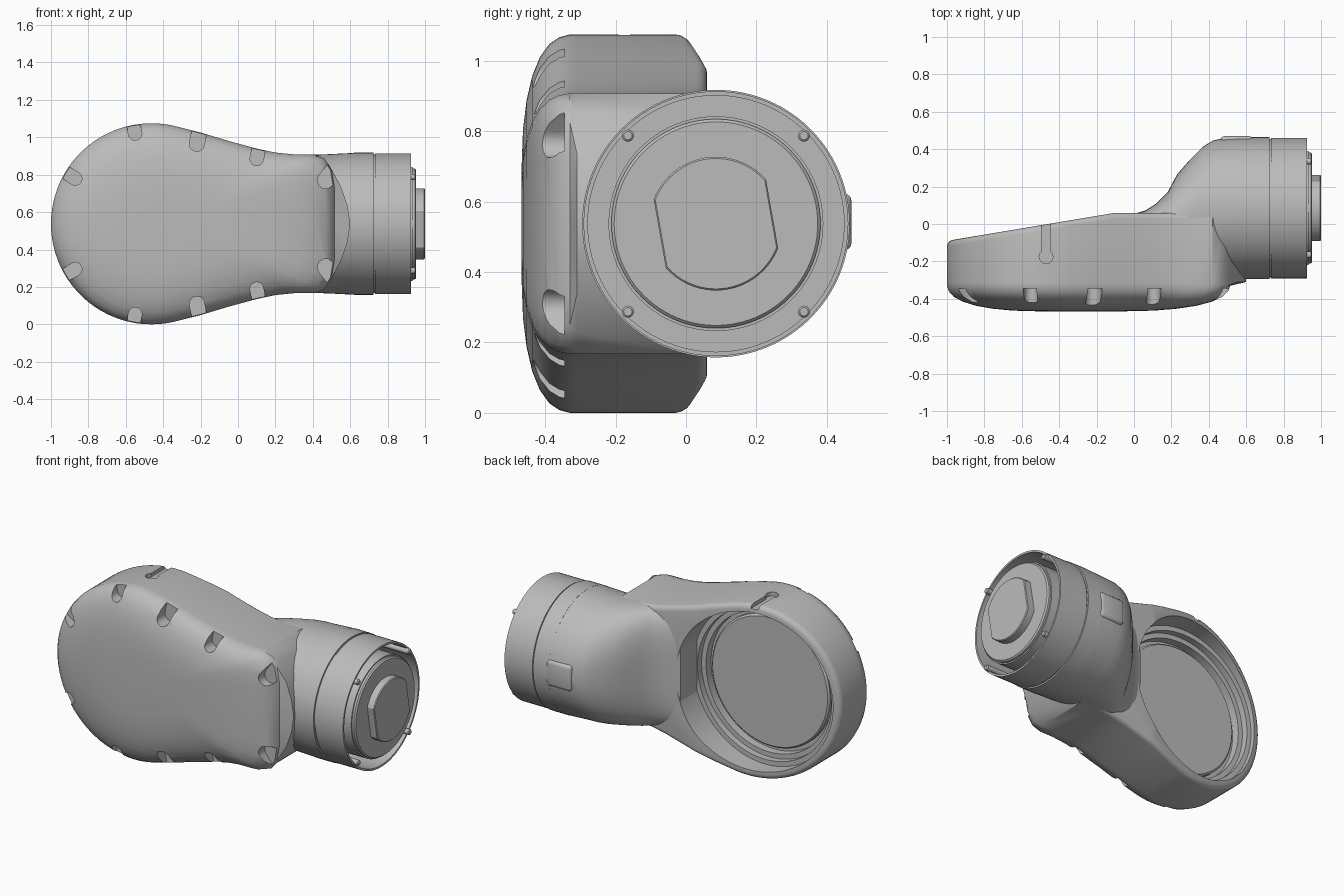
import bpy, bmesh, math
from mathutils import Vector, Matrix

cube = bpy.data.objects.get("Cube")
if cube:
    bpy.data.objects.remove(cube)

grey = bpy.data.materials.new("light_grey")
grey.use_nodes = True
GREY = (0.5, 0.5, 0.5, 1)
grey.diffuse_color = GREY
grey.node_tree.nodes["Principled BSDF"].inputs["Base Color"].default_value = GREY

MID = 0.5375           # height of the centre line
BIG = (-0.4625, MID)   # centre of the large joint, in x and z
AXIS_Y = 0.085         # depth of the small joint's axis


def finish(bm, name, helper=False):
    bmesh.ops.recalc_face_normals(bm, faces=bm.faces)
    mesh = bpy.data.meshes.new(name)
    bm.to_mesh(mesh)
    bm.free()
    ob = bpy.data.objects.new(name, mesh)
    bpy.context.collection.objects.link(ob)
    mesh.materials.append(grey)
    ob.hide_render = helper
    ob.hide_viewport = False
    return ob


def loft(bm, rings, closed=False):
    """Skin a list of equal rings; cap the ends unless the loft is closed."""
    rows = [[bm.verts.new(p) for p in ring] for ring in rings]
    pairs = list(zip(rows, rows[1:])) + ([(rows[-1], rows[0])] if closed else [])
    for a, b in pairs:
        for i in range(len(a)):
            j = (i + 1) % len(a)
            bm.faces.new((a[i], a[j], b[j], b[i]))
    if not closed:
        bm.faces.new(rows[0])
        bm.faces.new(rows[-1])
    return rows


def lathe(name, profile, origin, axis, closed=False, helper=False, n=96):
    """Turn (position, radius) points about the x or y axis."""
    bm = bmesh.new()
    rings = []
    for p, r in profile:
        ring = []
        for i in range(n):
            a = math.tau * i / n
            u, v = r * math.cos(a), r * math.sin(a)
            ring.append((p, origin[0] + u, origin[1] + v) if axis == "x"
                        else (origin[0] + u, p, origin[1] + v))
        rings.append(ring)
    loft(bm, rings, closed)
    return finish(bm, name, helper)


def cut(ob, cutter):
    mod = ob.modifiers.new("cut", "BOOLEAN")
    mod.operation, mod.solver, mod.object = "DIFFERENCE", "EXACT", cutter
    bpy.context.view_layer.objects.active = ob
    bpy.ops.object.modifier_apply(modifier=mod.name)
    bpy.data.objects.remove(cutter)


def smooth(ob, angle=35):
    bpy.ops.object.select_all(action="DESELECT")
    ob.select_set(True)
    bpy.context.view_layer.objects.active = ob
    bpy.ops.object.shade_smooth_by_angle(angle=math.radians(angle))


def outline(end):
    """Pear-shaped outline in x and z, mirrored about the centre line."""
    top = []
    for i in range(25):
        a = math.radians(180 - i * 103 / 24)
        top.append((BIG[0] + MID * math.cos(a), MID * math.sin(a)))
    top += [(-0.2, 0.488), (-0.05, 0.443), (0.1, 0.402), (0.2, 0.381), (0.3, 0.371)] + end
    return top + [(x, -w) for x, w in reversed(top[1:-1])]


# Main body: domed front cover, straight sides, slanted back
cover = outline([(0.4, 0.37), (0.46, 0.35), (0.5, 0.29), (0.515, 0.2), (0.515, 0)])
shell = outline([(0.42, 0.37), (0.49, 0.31), (0.55, 0.2), (0.585, 0.1), (0.6, 0)])
dome = [(0.3, -0.467), (0.5, -0.463), (0.65, -0.453), (0.78, -0.437), (0.88, -0.415),
        (0.95, -0.388), (0.985, -0.36), (1, -0.33)]
rings = [[(-0.3 + (x + 0.3) * s, y, MID + w * s) for x, w in cover] for s, y in dome]
rings += [[(x, y, MID + w) for x, w in shell] for y in (-0.31, 0.06)]
bm = bmesh.new()
loft(bm, rings)
slope = Vector((-0.15, 0.9, 0)).normalized()
bmesh.ops.bisect_plane(bm, geom=bm.verts[:] + bm.edges[:] + bm.faces[:],
                       plane_co=(-0.1, 0.06, 0), plane_no=slope, clear_outer=True)
bmesh.ops.holes_fill(bm, edges=[e for e in bm.edges if e.is_boundary])
bmesh.ops.recalc_face_normals(bm, faces=bm.faces)
back = [e for e in bm.edges if len(e.link_faces) == 2
        and sum(f.normal.y > 0.9 for f in e.link_faces) == 1]
bmesh.ops.bevel(bm, geom=back, offset=0.03, segments=4, profile=0.5, affect="EDGES")
body = finish(bm, "main_body")

# Stepped round pocket in the back
cut(body, lathe("pocket_cutter", [(-0.2, 0.43), (-0.15, 0.43), (-0.15, 0.46), (-0.11, 0.46),
                                  (-0.11, 0.49), (0.3, 0.49)], BIG, "y", helper=True))

# Screw notches around the cover edge, mirrored top to bottom
notches = []
for x, z, r in [(-0.87, 0.78, 0.036), (-0.55, 1.02, 0.036), (-0.22, 0.965, 0.04),
                (0.1, 0.885, 0.036), (0.47, 0.77, 0.045)]:
    if x < -0.3:
        d = Vector((x - BIG[0], z - BIG[1])).normalized()
    else:
        d = Vector((0.2, 1)).normalized() if x < 0.3 else Vector((0.6, 0.8))
    notches += [(x, z, r, d), (x, 2 * MID - z, r, Vector((d.x, -d.y)))]
bm = bmesh.new()
for x, z, r, d in notches:
    side = Vector((-d.y, d.x))
    c = Vector((x, z))
    pts = [c + d * 0.15 - side * r, c + d * 0.15 + side * r]
    pts += [c + side * r * math.cos(a) - d * r * math.sin(a)
            for a in [math.pi * k / 10 for k in range(11)]]
    loft(bm, [[(p.x, y, p.y) for p in pts] for y in (-0.6, -0.345)])
cut(body, finish(bm, "notch_cutter", True))

# Shallow keyhole groove on the top
hole = [(-0.445, 0.2), (-0.495, 0.2)]
for k in range(13):
    a = math.radians(130 + k * 280 / 12)
    hole.append((-0.47 + 0.037 * math.cos(a), -0.175 + 0.037 * math.sin(a)))
bm = bmesh.new()
loft(bm, [[(x, y, z) for x, y in hole] for z in (1.05, 1.2)])
cut(body, finish(bm, "groove_cutter", True))
smooth(body)

# Round plate on the pocket floor
smooth(lathe("pocket_plate", [(-0.25, 0.405), (-0.175, 0.405), (-0.165, 0.395)], BIG, "y"))

# Elbow: sections from a rounded box to a circle (x, back, half height, squareness)
sections = [(0.0, 0.055, 0.395, 4), (0.06, 0.072, 0.385, 3.6), (0.12, 0.11, 0.38, 3.2),
            (0.18, 0.17, 0.376, 2.9), (0.23, 0.265, 0.373, 2.6), (0.3, 0.345, 0.371, 2.4),
            (0.37, 0.415, 0.37, 2.2), (0.42, 0.445, 0.37, 2.1), (0.48, 0.46, 0.372, 2),
            (0.56, 0.464, 0.376, 2), (0.64, 0.465, 0.38, 2)]
rings = []
for x, yb, hz, e in sections:
    mid, half = (yb - 0.295) / 2, (yb + 0.295) / 2
    ring = []
    for i in range(96):
        a = math.tau * i / 96
        c, s = math.cos(a), math.sin(a)
        ring.append((x, mid + half * math.copysign(abs(c) ** (2 / e), c),
                     MID + hz * math.copysign(abs(s) ** (2 / e), s)))
    rings.append(ring)
bm = bmesh.new()
loft(bm, rings)
smooth(finish(bm, "elbow"))

# Open housing ring, output flange and its four pins
centre = (AXIS_Y, MID)
smooth(lathe("joint_housing", [(0.62, 0.38), (0.725, 0.38), (0.725, 0.37), (0.733, 0.37),
                               (0.733, 0.376), (0.925, 0.376), (0.925, 0.364), (0.62, 0.364)],
             centre, "x", closed=True))
smooth(lathe("output_flange", [(0.6, 0.305), (0.932, 0.305), (0.932, 0.297), (0.945, 0.297),
                               (0.953, 0.289)], centre, "x"))
for i, (sy, sz) in enumerate([(-1, -1), (-1, 1), (1, -1), (1, 1)]):
    smooth(lathe("pin_%d" % (i + 1), [(0.62, 0.017), (0.945, 0.017), (0.95, 0.012)],
                 (AXIS_Y + 0.25 * sy, MID + 0.25 * sz), "x", n=20))

# Boss with two flats, slightly turned
tilt = Matrix.Rotation(math.radians(10), 2)
flat = math.acos(0.162 / 0.19)
pts = []
for start in (flat, math.pi + flat):
    for k in range(21):
        a = start + (math.pi - 2 * flat) * k / 20
        pts.append(tilt @ Vector((0.19 * math.cos(a), 0.19 * math.sin(a))))
bm = bmesh.new()
loft(bm, [[(x, AXIS_Y + p.x * s, MID + p.y * s) for p in pts]
          for x, s in ((0.94, 1), (0.995, 1), (1.0, 0.975))])
smooth(finish(bm, "output_boss"), 25)

# Raised pad on the back of the elbow
bm = bmesh.new()
bmesh.ops.create_cube(bm, size=1, matrix=Matrix.Translation((0.55, 0.435, MID + 0.005))
                      @ Matrix.Diagonal((0.17, 0.07, 0.16, 1)))
bmesh.ops.bevel(bm, geom=bm.edges[:], offset=0.02, segments=3, profile=0.5, affect="EDGES")
smooth(finish(bm, "back_pad"))
